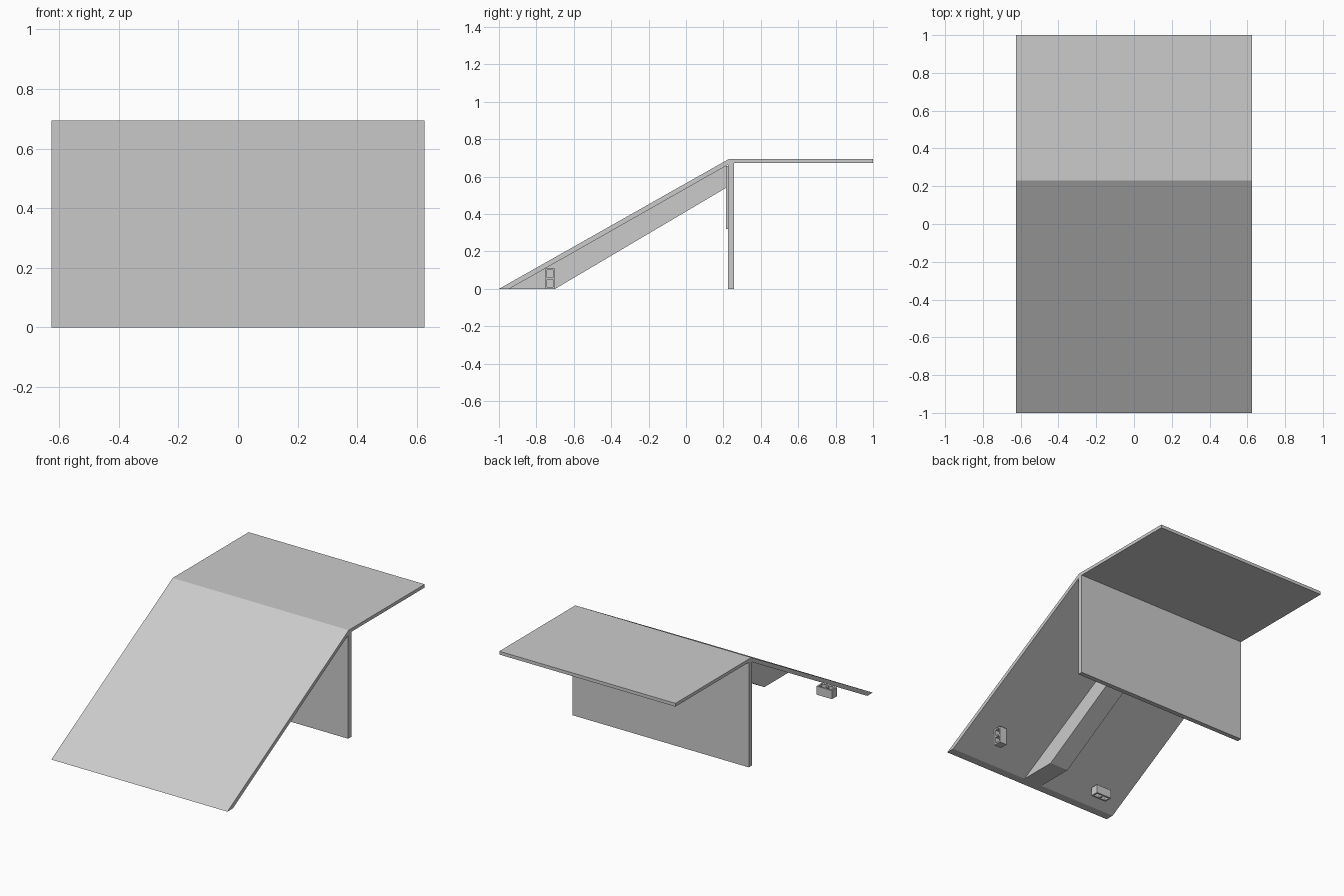
import bpy
import bmesh
from mathutils import Matrix, Vector

if "Cube" in bpy.data.objects:
    bpy.data.objects.remove(bpy.data.objects["Cube"])


def prism(name, profile, half_width):
    """Extrude a (y, z) side profile symmetrically along x."""
    bm = bmesh.new()
    face = bm.faces.new([bm.verts.new((-half_width, y, z)) for y, z in profile])
    moved = bmesh.ops.extrude_face_region(bm, geom=[face])
    bmesh.ops.translate(bm, vec=(2 * half_width, 0, 0),
                        verts=[v for v in moved["geom"] if isinstance(v, bmesh.types.BMVert)])
    bmesh.ops.recalc_face_normals(bm, faces=bm.faces[:])
    return finish(name, bm)


def box(name, lo, hi):
    bm = bmesh.new()
    lo, hi = Vector(lo), Vector(hi)
    bmesh.ops.create_cube(bm, size=1, matrix=Matrix.Translation((lo + hi) / 2)
                          @ Matrix.Diagonal((*(hi - lo), 1)))
    return finish(name, bm)


def finish(name, bm):
    mesh = bpy.data.meshes.new(name)
    bm.to_mesh(mesh)
    bm.free()
    obj = bpy.data.objects.new(name, mesh)
    bpy.context.collection.objects.link(obj)
    return obj


def hollow_block(name, lo, size, upright):
    """Building block with two square cells; upright blocks have cells along x."""
    block = box(name, (0, 0, 0), size)
    length, depth, height = size
    rim = 0.010
    cell = (length - 3 * rim) / 2
    for i in range(2):
        x = rim + i * (cell + rim)
        cutter = box(f"{name}_cell_cutter_{i}", (x, rim, -0.02),
                     (x + cell, depth - rim, height + 0.02))
        mod = block.modifiers.new(f"cell_{i}", "BOOLEAN")
        mod.operation = "DIFFERENCE"
        mod.solver = "EXACT"
        mod.object = cutter
        cutter.hide_render = True
        cutter.hide_viewport = True
        cutter.parent = block
    block.location = lo
    if upright:
        block.rotation_euler.y = -1.5707963
        block.location.x += height
    return block


# Sloped ramp and flat deck, one bent sheet
prism("ramp_and_deck", [(-1, 0), (0.23, 0.695), (1, 0.695), (1, 0.674),
                        (0.225, 0.674), (0.225, 0.664), (-0.945, 0)], 0.625)

# Upright wall carrying the deck
box("support_wall", (-0.625, 0.225, 0), (0.625, 0.256, 0.674))

# Central beam under the slope
prism("centre_beam", [(-0.945, 0), (-0.70, 0), (0.214, 0.54), (0.214, 0.658)], 0.066)

# Thin backing plate where the beam meets the wall
box("backing_plate", (-0.17, 0.213, 0.32), (0.17, 0.225, 0.657))

# Hollow blocks wedged under the slope: one standing, one lying
hollow_block("standing_block", (0.412, -0.753, 0), (0.11, 0.053, 0.052), True)
hollow_block("lying_block", (-0.483, -0.843, 0), (0.11, 0.053, 0.055), False)
